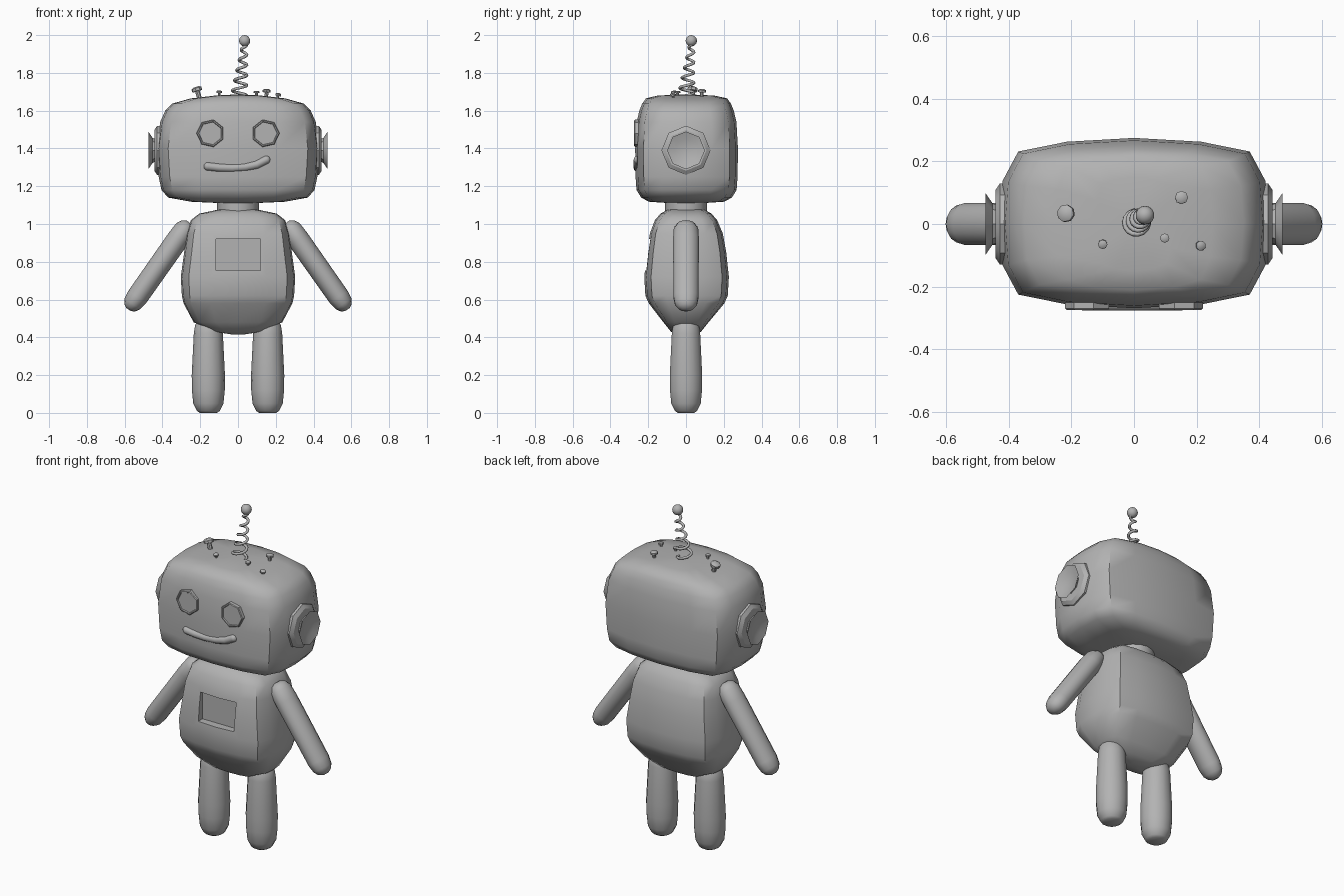
import bpy, bmesh, math
from mathutils import Matrix, Vector

if "Cube" in bpy.data.objects:
    bpy.data.objects.remove(bpy.data.objects["Cube"])

grey = bpy.data.materials.new("plain grey")
grey.diffuse_color = (0.45, 0.45, 0.45, 1)
grey.use_nodes = True
grey.node_tree.nodes["Principled BSDF"].inputs["Base Color"].default_value = grey.diffuse_color


def circle(n, start=0.0):
    return [(math.cos(start + 2 * math.pi * i / n), math.sin(start + 2 * math.pi * i / n)) for i in range(n)]


def smooth(ob, angle=35):
    bpy.ops.object.select_all(action='DESELECT')
    ob.select_set(True)
    bpy.context.view_layer.objects.active = ob
    bpy.ops.object.shade_smooth_by_angle(angle=math.radians(angle))


def loft(name, rings, profile, matrix=Matrix(), angle=35):
    """Skin rings of (height, x radius, y radius, y offset) and close both ends."""
    bm = bmesh.new()
    loops = [[bm.verts.new(matrix @ Vector((px * rx, py * ry + oy, z))) for px, py in profile]
             for z, rx, ry, oy in rings]
    n = len(profile)
    for a, b in zip(loops, loops[1:]):
        for i in range(n):
            bm.faces.new((a[i], a[(i + 1) % n], b[(i + 1) % n], b[i]))
    bm.faces.new(loops[0][::-1])
    bm.faces.new(loops[-1])
    bmesh.ops.recalc_face_normals(bm, faces=bm.faces)
    me = bpy.data.meshes.new(name)
    bm.to_mesh(me)
    bm.free()
    me.materials.append(grey)
    ob = bpy.data.objects.new(name, me)
    bpy.context.collection.objects.link(ob)
    smooth(ob, angle)
    return ob


def lathe(name, rings, n, matrix=Matrix(), flat=1.0, start=0.0, angle=35):
    return loft(name, [(z, r * flat, r, 0) for z, r in rings], circle(n, start), matrix, angle)


def aim(a, b):
    """Matrix that puts local z along a to b."""
    a, b = Vector(a), Vector(b)
    return Matrix.Translation(a) @ (b - a).to_track_quat('Z', 'X').to_matrix().to_4x4()


def tube(name, points, radius, sides=2):
    cu = bpy.data.curves.new(name, 'CURVE')
    cu.dimensions = '3D'
    cu.bevel_depth = radius
    cu.bevel_resolution = sides
    cu.use_fill_caps = True
    sp = cu.splines.new('POLY')
    sp.points.add(len(points) - 1)
    for p, co in zip(sp.points, points):
        p.co = (*co, 1)
    cu.materials.append(grey)
    ob = bpy.data.objects.new(name, cu)
    bpy.context.collection.objects.link(ob)
    return ob


# Rounded rectangle cross-section shared by head and body
quarter = [(1, 0), (.975, .5), (.86, .84), (.5, .955)]
half = quarter + [(0, 1)] + [(-x, y) for x, y in quarter[:0:-1]]
box = half + [(-x, -y) for x, y in half]

# Head
loft("head", [(1.11, .08, .08, 0), (1.118, .25, .2, .003), (1.14, .37, .24, .003),
              (1.18, .405, .265, .003), (1.25, .42, .27, .003), (1.4, .43, .272, .003),
              (1.54, .412, .264, .003), (1.6, .385, .25, .003), (1.637, .35, .235, .003),
              (1.665, .25, .215, .003), (1.68, .12, .15, 0), (1.685, .03, .04, 0)], box, angle=50)

# Neck
lathe("neck", [(1.04, .11), (1.14, .11)], 16)

# Body
body = loft("body", [(.415, .03, .02, 0), (.43, .13, .08, 0), (.48, .235, .12, 0),
                     (.58, .288, .2, .003), (.62, .297, .218, .003), (.72, .303, .224, .003),
                     (.85, .285, .21, .003), (.95, .272, .193, .002), (1.02, .25, .165, 0),
                     (1.055, .205, .135, 0), (1.075, .11, .1, 0), (1.08, .03, .03, 0)], box, angle=50)

# Recessed chest panel
bpy.ops.mesh.primitive_cube_add(size=1, location=(.002, -.27, .838))
cutter = bpy.context.object
cutter.name = "chest_cutter"
cutter.scale = (.235, .2, .166)
cutter.hide_render = True
cut = body.modifiers.new("chest_panel", 'BOOLEAN')
cut.operation, cut.object, cut.solver = 'DIFFERENCE', cutter, 'EXACT'
bpy.context.view_layer.objects.active = body
bpy.ops.object.modifier_apply(modifier=cut.name)
bpy.data.objects.remove(cutter)
smooth(body, 45)

for s, side in ((-1, "left"), (1, "right")):
    # Leg
    lathe(side + "_leg", [(0, .045), (.01, .06), (.05, .08), (.12, .087), (.2, .088), (.42, .077),
                          (.465, .07), (.5, .045)], 14, Matrix.Translation((s * .157, 0, 0)), angle=50)
    # Arm
    a, b = Vector((s * .29, 0, .96)), Vector((s * .55, 0, .59))
    d = (b - a).length
    lathe(side + "_arm", [(-.058, .02), (-.045, .048), (-.015, .066), (.05, .07), (d - .03, .068),
                          (d + .015, .06), (d + .04, .042), (d + .052, .018)], 14,
          aim(a, b), flat=.84, angle=50)
    # Ear plate and flared dish
    ear = Matrix.Translation((0, 0, 1.39)) @ Matrix.Rotation(s * math.pi / 2, 4, 'Y')
    lathe(side + "_ear_plate", [(.39, .13), (.428, .13), (.443, .108)], 8, ear)
    lathe(side + "_ear_dish", [(.435, .06), (.452, .066), (.475, .1), (.462, .06), (.456, .02)], 8, ear)
    # Eye with a raised rim
    eye = Matrix.Translation((s * .146, 0, 1.48)) @ Matrix.Rotation(math.pi / 2, 4, 'X')
    lathe(side + "_eye", [(.23, .074), (.27, .074), (.274, .07), (.274, .064), (.268, .061)], 7, eye,
          start=0 if s > 0 else math.pi, angle=25)

# Crooked smile with rounded ends
smile = [(-.16, 1.305), (-.1, 1.298), (-.03, 1.296), (.04, 1.301), (.1, 1.314), (.15, 1.34)]
tube("mouth", [(x, -.255, z) for x, z in smile], .022, 3)
for x, z in (smile[0], smile[-1]):
    bpy.ops.mesh.primitive_uv_sphere_add(segments=12, ring_count=8, radius=.022, location=(x, -.255, z))
    bpy.context.object.name = "mouth_end"
    bpy.context.object.data.materials.append(grey)
    smooth(bpy.context.object)

# Spring antenna and its ball
spring = []
for i in range(73):
    t = i / 72
    r, w = .042 * (1 - t) + .012 * t, t * 5 * 2 * math.pi
    spring.append((.005 + .03 * t + r * math.cos(w), .03 * t + r * math.sin(w), 1.68 + .27 * t))
tube("antenna_spring", spring, .008, 1)
bpy.ops.mesh.primitive_uv_sphere_add(segments=14, ring_count=10, radius=.03, location=(.035, .028, 1.97))
bpy.context.object.name = "antenna_ball"
bpy.context.object.data.materials.append(grey)
smooth(bpy.context.object)

# Loose bolts on the crown: base, tip, head radius
bolts = [((-.2, .03, 1.655), (-.222, .035, 1.725), .028), ((-.1, -.06, 1.665), (-.1, -.066, 1.706), .015),
         ((.15, .083, 1.665), (.152, .085, 1.714), .021), ((.098, -.045, 1.665), (.098, -.045, 1.705), .015),
         ((.205, -.065, 1.65), (.215, -.07, 1.692), .016)]
for base, tip, r in bolts:
    h = (Vector(tip) - Vector(base)).length
    lathe("crown_bolt", [(0, r * .45), (h - r * .8, r * .45), (h - r * .8, r), (h - r * .25, r),
                         (h, r * .6)], 8, aim(base, tip))
